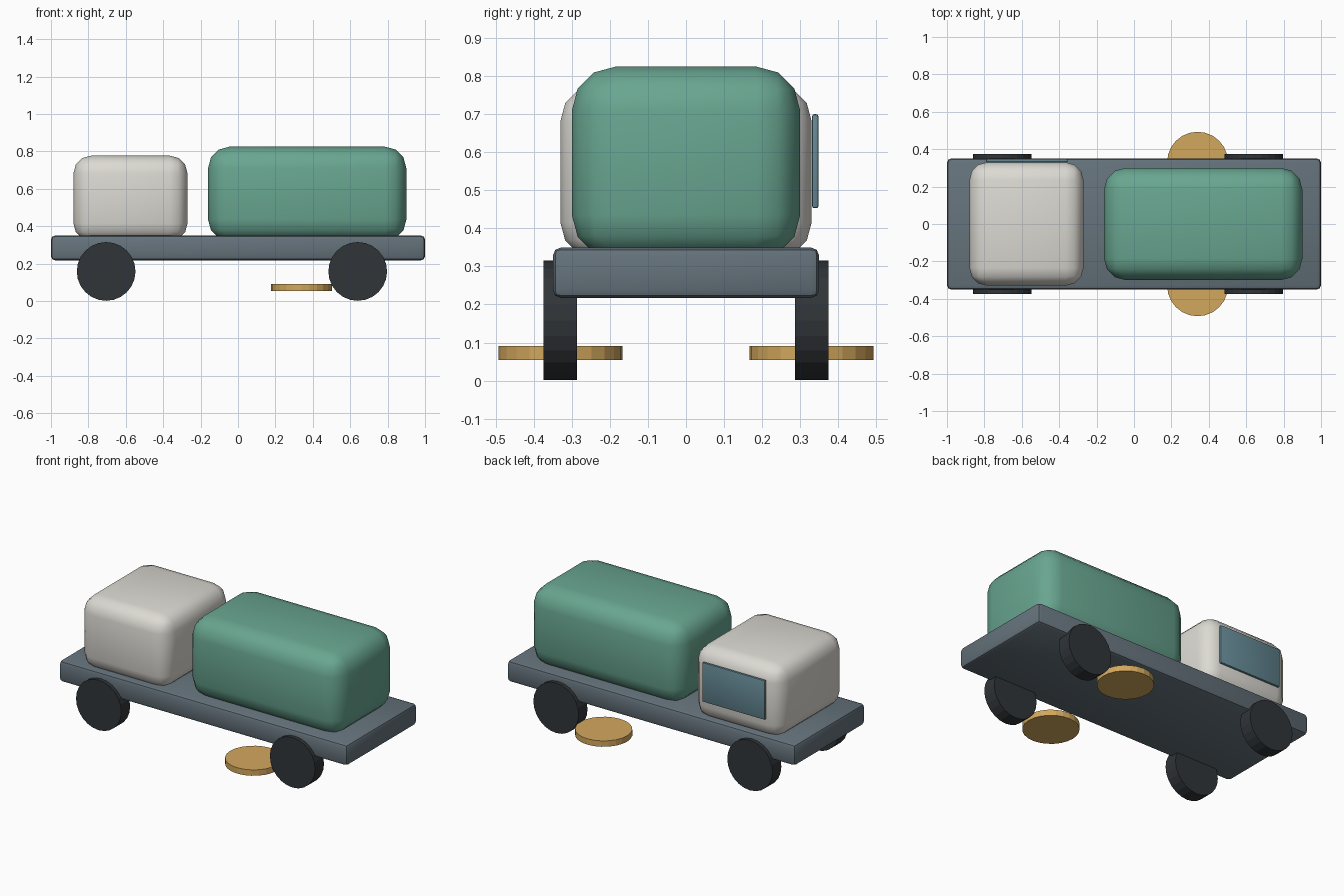
import bpy
from math import pi

if "Cube" in bpy.data.objects:
    bpy.data.objects.remove(bpy.data.objects["Cube"])


def material(name, color):
    m = bpy.data.materials.new(name)
    m.diffuse_color = (*color, 1)
    m.use_nodes = True
    m.node_tree.nodes["Principled BSDF"].inputs["Base Color"].default_value = m.diffuse_color
    return m


def rounded_box(name, lo, hi, radius, segments, mat):
    bpy.ops.mesh.primitive_cube_add(size=1, location=[(a + b) / 2 for a, b in zip(lo, hi)])
    ob = bpy.context.object
    ob.name = name
    ob.scale = [b - a for a, b in zip(lo, hi)]
    bpy.ops.object.transform_apply(location=False, rotation=False, scale=True)
    bev = ob.modifiers.new("Bevel", 'BEVEL')
    bev.width = radius
    bev.segments = segments
    bpy.ops.object.modifier_apply(modifier=bev.name)
    ob.data.materials.append(mat)
    bpy.ops.object.shade_smooth_by_angle(angle=pi / 5)
    return ob


def disc(name, loc, radius, depth, mat, rot=(0, 0, 0)):
    bpy.ops.mesh.primitive_cylinder_add(vertices=24, radius=radius, depth=depth,
                                        location=loc, rotation=rot)
    ob = bpy.context.object
    ob.name = name
    ob.data.materials.append(mat)
    return ob


slate = material("slate", (0.13, 0.17, 0.20))
cream = material("cream", (0.72, 0.70, 0.65))
green = material("green", (0.14, 0.38, 0.28))
glass = material("glass", (0.13, 0.25, 0.30))
rubber = material("rubber", (0.03, 0.035, 0.04))
gold = material("gold", (0.65, 0.39, 0.11))

# Flat bed, cab and cargo body
rounded_box("chassis", (-1, -0.35, 0.217), (1, 0.35, 0.35), 0.022, 2, slate)
rounded_box("cab", (-0.88, -0.33, 0.32), (-0.27, 0.33, 0.777), 0.095, 3, cream)
rounded_box("cargo_body", (-0.16, -0.30, 0.32), (0.90, 0.30, 0.825), 0.115, 3, green)

# Single window on the back side of the cab
rounded_box("side_window", (-0.79, 0.331, 0.453), (-0.355, 0.348, 0.70), 0.006, 2, glass)

# Wheels and low discs, mirrored left and right
for side, tag in ((-1, "front"), (1, "back")):
    for x, end in ((-0.705, "left"), (0.64, "right")):
        disc(f"wheel_{tag}_{end}", (x, side * 0.33, 0.158), 0.157, 0.088, rubber, (pi / 2, 0, 0))
    disc(f"disc_{tag}", (0.34, side * 0.33, 0.072), 0.163, 0.037, gold)
